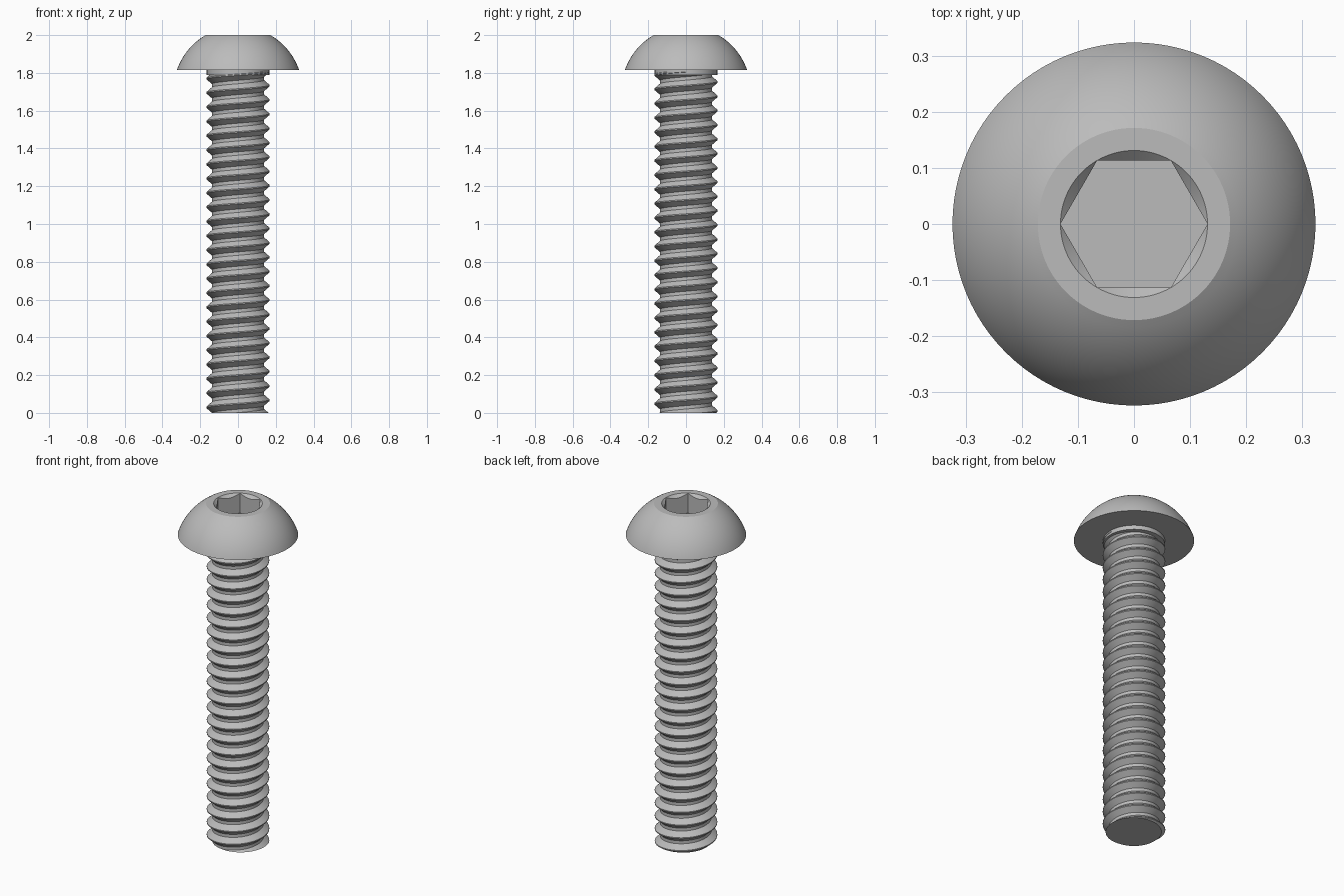
import bpy, bmesh, math

cube = bpy.data.objects.get("Cube")
if cube:
    bpy.data.objects.remove(cube)

SEG = 96
TAU = 2 * math.pi
HEAD_Z, TOP = 1.815, 2.0
PITCH, CREST, ROOT = 0.0757, 0.168, 0.138

steel = bpy.data.materials.new("grey steel")
steel.use_nodes = True
colour = (0.5, 0.5, 0.5, 1)
steel.diffuse_color = colour
steel.node_tree.nodes["Principled BSDF"].inputs["Base Color"].default_value = colour


def finish(bm, name, angle):
    bmesh.ops.recalc_face_normals(bm, faces=bm.faces)
    mesh = bpy.data.meshes.new(name)
    bm.to_mesh(mesh)
    bm.free()
    mesh.materials.append(steel)
    obj = bpy.data.objects.new(name, mesh)
    bpy.context.collection.objects.link(obj)
    bpy.ops.object.select_all(action="DESELECT")
    obj.select_set(True)
    bpy.context.view_layer.objects.active = obj
    bpy.ops.object.shade_smooth_by_angle(angle=math.radians(angle))
    return obj


def loft(bm, rings):
    """Skin a list of rings, each a function of angle giving (radius, z)."""
    loops = []
    for ring in rings:
        loop = []
        for i in range(SEG):
            a = TAU * i / SEG
            r, z = ring(a)
            loop.append(bm.verts.new((r * math.cos(a), r * math.sin(a), z)))
        loops.append(loop)
    for low, high in zip(loops, loops[1:]):
        for i in range(SEG):
            j = (i + 1) % SEG
            bm.faces.new((low[i], low[j], high[j], high[i]))
    bm.faces.new(loops[0])
    bm.faces.new(loops[-1])


def circle(r, z):
    return lambda a: (r, z)


# Domed head with a chamfered hexagonal socket, and the plain neck below it
CENTRE, DOME = 1.704, 0.342
SOCKET, FLAT = 0.131, 0.1135


def hexagon(a):
    return FLAT / math.cos(a % (TAU / 6) - TAU / 12)


rings = [circle(CREST - 0.002, HEAD_Z - 0.025), circle(CREST - 0.002, HEAD_Z)]
start = math.asin((HEAD_Z - CENTRE) / DOME)
end = math.asin((TOP - CENTRE) / DOME)
for k in range(17):
    t = start + (end - start) * k / 16
    rings.append(circle(DOME * math.cos(t), CENTRE + DOME * math.sin(t)))
rings += [circle(SOCKET, TOP),
          lambda a: (hexagon(a), TOP - (SOCKET - hexagon(a))),
          lambda a: (hexagon(a), TOP - 0.118)]
bm = bmesh.new()
loft(bm, rings)
finish(bm, "socket_head", 25)

# Threaded shank: a tooth profile swept along a right-handed helix
PROFILE = [(0.0, CREST), (0.006, CREST), (0.032, ROOT), (0.050, ROOT)]
PHASE = math.radians(55)
bm = bmesh.new()
turns = int(HEAD_Z / PITCH) + 4
rows = []
for n in range(turns):
    for dz, r in PROFILE:
        row = []
        for i in range(SEG + 1):
            a = TAU * i / SEG
            z = (n - 2 + (a - PHASE) / TAU) * PITCH + dz
            row.append(bm.verts.new((r * math.cos(a), r * math.sin(a), z)))
        rows.append(row)
for low, high in zip(rows, rows[1:]):
    for i in range(SEG):
        bm.faces.new((low[i], low[i + 1], high[i + 1], high[i]))
bmesh.ops.remove_doubles(bm, verts=bm.verts, dist=1e-5)

# Trim the shank flat at both ends
for z, up in ((0, -1), (HEAD_Z - 0.01, 1)):
    cut = bmesh.ops.bisect_plane(
        bm, geom=bm.verts[:] + bm.edges[:] + bm.faces[:],
        plane_co=(0, 0, z), plane_no=(0, 0, up), clear_outer=True)
    edges = [e for e in cut["geom_cut"] if isinstance(e, bmesh.types.BMEdge)]
    bmesh.ops.contextual_create(bm, geom=edges)
finish(bm, "threaded_shank", 25)
